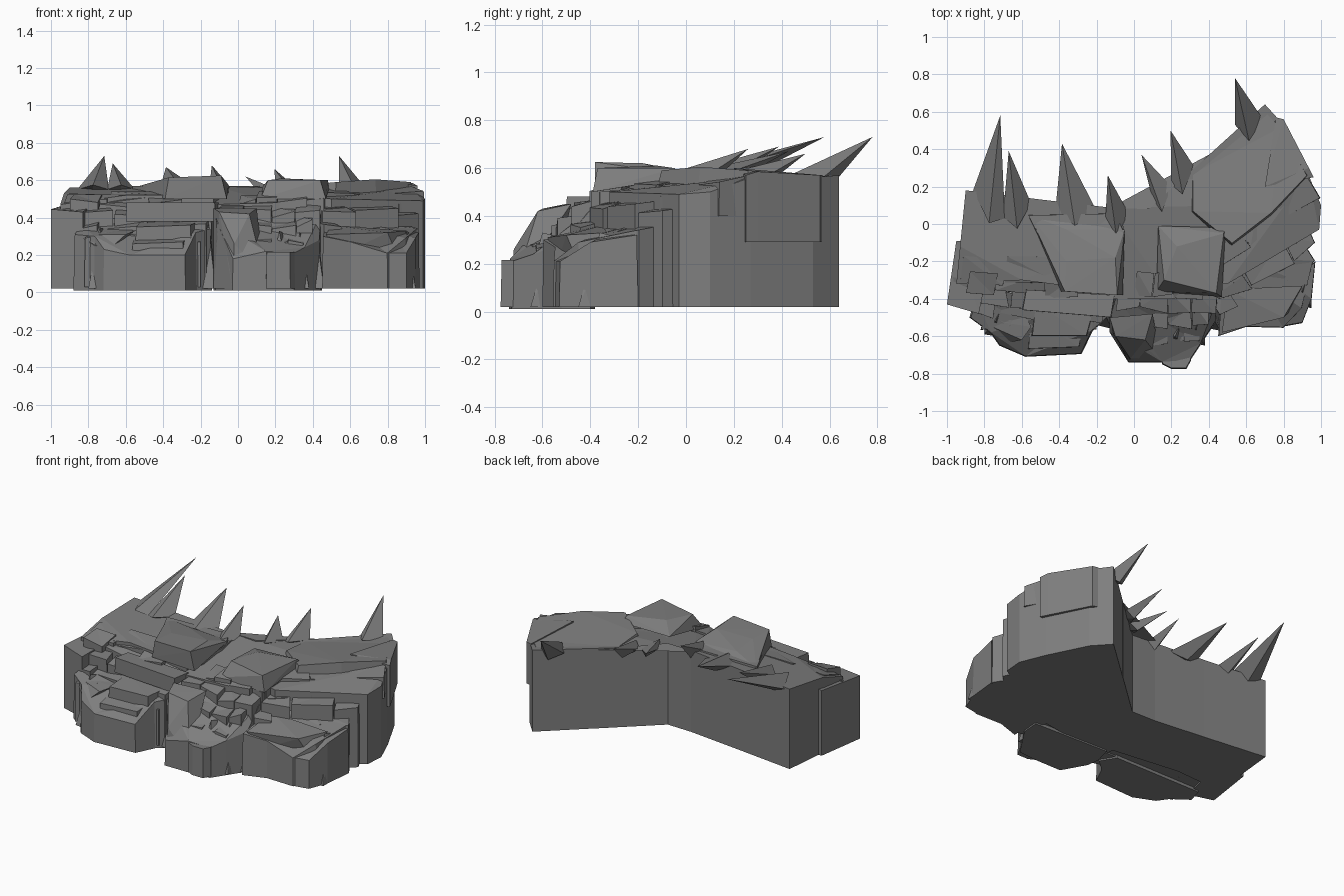
import bpy, bmesh, random
from mathutils import Vector

random.seed(11)
stone = bpy.data.materials.new("dark_stone")
stone.diffuse_color = (.21, .21, .21, 1)

def finish(name, bm):
    bmesh.ops.recalc_face_normals(bm, faces=bm.faces)
    me = bpy.data.meshes.new(name)
    bm.to_mesh(me)
    bm.free()
    me.materials.append(stone)
    ob = bpy.data.objects.new(name, me)
    bpy.context.collection.objects.link(ob)

def rock(name, pts, z0, z1=None, s=1.0):
    """Faceted block: footprint pts (x,y[,ztop]), top ring scaled by s."""
    bm = bmesh.new()
    n = len(pts)
    cx = sum(p[0] for p in pts) / n
    cy = sum(p[1] for p in pts) / n
    lo = [bm.verts.new((p[0], p[1], z0)) for p in pts]
    hi = [bm.verts.new((cx + (p[0] - cx) * s, cy + (p[1] - cy) * s,
                        p[2] if len(p) > 2 else z1)) for p in pts]
    for i in range(n):
        j = (i + 1) % n
        bm.faces.new((lo[i], lo[j], hi[j], hi[i]))
    bm.faces.new(lo[::-1])
    bmesh.ops.triangulate(bm, faces=[bm.faces.new(hi)])
    finish(name, bm)

def hull(name, pts):
    bm = bmesh.new()
    for p in pts:
        bm.verts.new(p)
    bmesh.ops.convex_hull(bm, input=bm.verts)
    bmesh.ops.delete(bm, geom=[v for v in bm.verts if not v.link_faces], context='VERTS')
    finish(name, bm)

def strata(name, a, b, depth, z0, z1, n):
    """Row of broken, skewed slabs from a to b, each reaching back by depth."""
    a, b = Vector(a), Vector(b)
    d = b - a
    inward = Vector((-d.y, d.x)).normalized() * depth
    cuts = [0] + [(i + random.uniform(-.28, .28)) / n for i in range(1, n)] + [1]
    for i in range(n):
        p = a + d * cuts[i] + inward * random.uniform(-.2, .2)
        q = a + d * cuts[i + 1] + inward * random.uniform(-.2, .2)
        skew = d * random.uniform(-.04, .04)
        u, v = p + inward * 1.2 + skew, q + inward * 1.2 + skew
        h = z1 + random.uniform(-.03, .012)
        rock(f"{name}_{i + 1}", [(*p, h - random.uniform(0, .05)), (*q, h - random.uniform(0, .03)),
                                 (*v, h + .015), (*u, h + .015)], z0, s=.97)

# Main cliff mass: left half, middle and right wing
rock("left_cliff", [(-.9, .18, .56), (-.93, -.12, .53), (-.95, -.32, .47), (-.6, -.3, .52),
                    (-.13, -.36, .52), (-.05, -.1, .55), (-.06, .08, .57), (-.45, .125, .565)], .02)
rock("left_flank", [(-.95, -.09, .46), (-1, -.43, .445), (-.83, -.48, .43), (-.75, -.1, .49)], .02)
rock("middle_cliff", [(-.13, .085, .57), (-.13, -.4, .47), (.2, -.4, .48), (.46, -.36, .5),
                      (.5, .1, .55), (.4, .37, .55), (.08, .08, .57)], .02)
rock("right_cliff", [(.08, .08, .55), (.35, -.3, .52), (.5, -.32, .5), (.99, -.03, .49),
                     (1, .1, .5), (.93, .27, .56), (.8, .53, .56), (.7, .64, .57)], .02)
rock("right_side_block", [(.76, .57, .57), (.8, .56, .57), (.935, .3, .585), (.96, .25, .57), (.7, .2, .6)], .29)

# Cap stones, humped at the front and blending in at the back
rock("left_cap", [(-.57, .05, .57), (-.45, -.2, .565), (-.36, -.33, .56), (-.08, -.35, .56),
                  (-.05, -.04, .58), (-.1, .06, .575)], .5, s=.98)
hull("left_cap_block", [(-.39, -.36, .5), (-.06, -.38, .5), (-.37, -.36, .615), (-.09, -.38, .625), (-.1, -.18, .62),
                        (-.36, -.2, .61), (-.05, -.03, .575), (-.56, .05, .56), (-.36, -.03, .59)])
hull("middle_cap", [(.12, -.36, .5), (.47, -.39, .5), (.16, -.3, .6), (.44, -.37, .6), (.48, -.05, .6),
                    (.23, -.12, .61), (.49, -.02, .56), (.13, -.01, .565)])
rock("right_cap", [(.3, .06, .57), (.52, -.12, .59), (.74, .05, .605), (.94, .26, .59),
                   (.79, .53, .57), (.7, .62, .565), (.3, .27, .555)], .52, s=.95)

# Diagonal ledges stepping down the right wing: y at both ends, depth, top, count
for k, (y0, y1, dep, z1, n) in enumerate([(-.26, .16, .15, .55, 3), (-.34, -.02, .13, .5, 4),
                                          (-.42, -.12, .13, .45, 3), (-.49, -.22, .13, .37, 4)]):
    strata(f"right_ledge_{k + 1}", (.46, y0), (.98, y1), dep, .02 if k else .4, z1, n)

# Lower right outcrop
rock("right_outcrop", [(.45, -.6, .3), (.6, -.55, .27), (.8, -.555, .21), (.9, -.45, .29), (.96, -.2, .34),
                       (.6, -.25, .36), (.46, -.4, .34)], .02, s=.98)
rock("right_foot", [(.79, -.55, .21), (.9, -.53, .21), (.95, -.4, .29), (.97, -.2, .32), (.82, -.3, .33)], .02, s=.97)
hull("right_shelf", [(.47, -.58, .31), (.8, -.5, .32), (.9, -.33, .33), (.5, -.35, .36), (.55, -.54, .2), (.85, -.45, .2)])

# Long ledges across the left front
for k, (a, b, dep, z1, n) in enumerate([
        ((-.93, -.29), (-.4, -.34), .12, .53, 2),
        ((-.9, -.36), (-.14, -.41), .1, .5, 4),
        ((-.95, -.42), (-.14, -.47), .1, .46, 3),
        ((-.88, -.48), (-.17, -.53), .1, .38, 4),
        ((-.82, -.55), (-.2, -.58), .1, .32, 4)]):
    strata(f"left_ledge_{k + 1}", a, b, dep, .03, z1, n)
rock("left_ledge_beam", [(-.6, -.46), (-.12, -.5), (-.1, -.38), (-.58, -.35)], .38, .48, .98)

# Lower left outcrop
rock("left_outcrop", [(-.88, -.5, .31), (-.77, -.58, .3), (-.72, -.65, .23), (-.58, -.71, .2), (-.28, -.695, .2),
                      (-.22, -.57, .32), (-.14, -.5, .34), (-.2, -.4, .38), (-.85, -.4, .36)], .01, s=.98)
rock("left_step_block", [(-.57, -.67, .26), (-.29, -.66, .27), (-.25, -.48, .31), (-.56, -.48, .31)], .15, s=.96)
rock("left_upper_block", [(-.55, -.6, .35), (-.25, -.6, .36), (-.2, -.42, .38), (-.53, -.42, .38)], .25, s=.96)
hull("left_slant", [(-.87, -.5, .31), (-.6, -.62, .31), (-.7, -.64, .22), (-.55, -.55, .33), (-.6, -.45, .34), (-.85, -.45, .2)])

# Middle outcrop, with its pillar, boulder and steps
rock("middle_outcrop", [(-.13, -.49, .43), (-.12, -.58, .38), (-.03, -.74, .18), (.15, -.74, .22), (.3, -.73, .21),
                        (.36, -.64, .24), (.44, -.52, .28), (.45, -.4, .42), (-.1, -.38, .46)], .01, s=.98)
hull("middle_pillar", [(-.13, -.5, .45), (-.1, -.6, .43), (.06, -.62, .42), (.1, -.48, .45), (-.03, -.74, .02),
                       (.14, -.72, .1), (-.13, -.58, .02), (-.02, -.72, .26)])
rock("front_boulder", [(.15, -.75), (.2, -.775), (.28, -.775), (.305, -.73), (.3, -.55), (.14, -.55)], .02, .215, .95)
for k, (x0, x1, y, z1, n) in enumerate([(.0, .46, -.39, .52, 4), (-.1, .44, -.46, .47, 4),
                                        (.04, .4, -.55, .39, 3), (.06, .35, -.64, .29, 3)]):
    strata(f"middle_step_{k + 1}", (x0, y), (x1, y), .11, .03, z1, n)

# Pointed shards leaning on the front
for i, (x, y, z, w) in enumerate([(.41, -.52, .37, .05), (.33, -.6, .32, .05), (.22, -.64, .33, .06),
                                  (-.16, -.51, .37, .04), (-.74, -.56, .35, .06), (.9, -.4, .33, .05)]):
    hull(f"shard_{i + 1}", [(x - w, y - .03, .02), (x + w, y - .05, .02), (x + w, y + .1, .02),
                            (x - w, y + .1, .02), (x, y + .04, z), (x + w * .3, y + .08, z - .01)])

# Horns leaning back over the rear edge: tip, then left and right of the base
for i, (tip, l, r) in enumerate([
        ((-.715, .58, .73), (-.86, .18), (-.69, .03)), ((-.67, .39, .69), (-.7, .04), (-.55, .11)),
        ((-.385, .43, .67), (-.42, .08), (-.21, .09)), ((-.14, .26, .68), (-.155, -.01), (-.03, .06)),
        ((.04, .37, .62), (.1, .13), (.2, .2)), ((.195, .5, .66), (.2, .21), (.32, .31)),
        ((.54, .78, .73), (.54, .53), (.69, .56))]):
    mx, my = (l[0] + r[0]) / 2, (l[1] + r[1]) / 2
    hull(f"horn_{i + 1}", [tip, (*l, .55), (*r, .55), (mx, my - .1, .575), (mx, my + .05, .51)])
